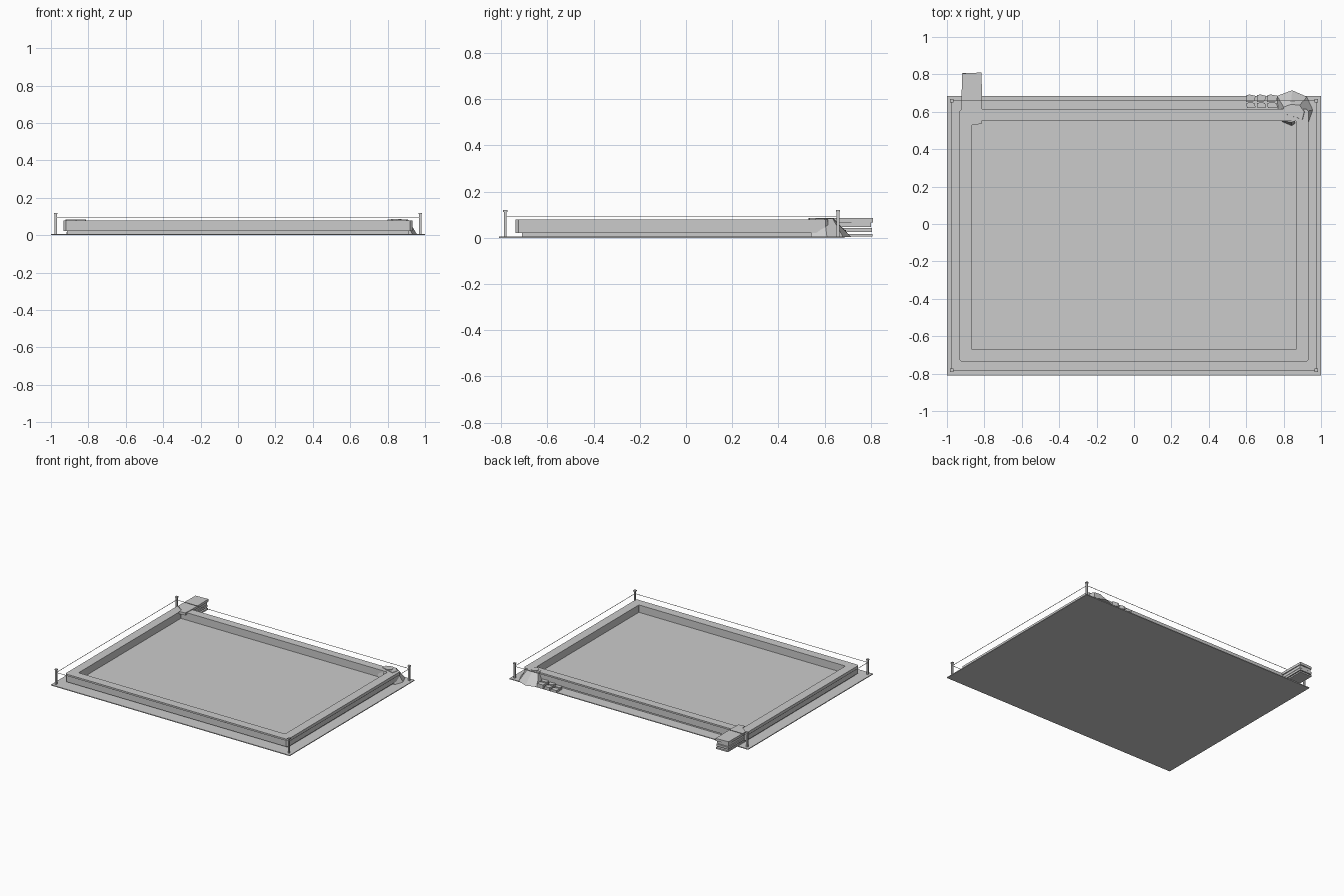
import bpy, bmesh, math

def finish(name, bm):
    bmesh.ops.recalc_face_normals(bm, faces=bm.faces)
    me = bpy.data.meshes.new(name)
    bm.to_mesh(me)
    bm.free()
    ob = bpy.data.objects.new(name, me)
    bpy.context.collection.objects.link(ob)
    return ob

def loft(name, loops, closed=False):
    """Bridge equal-length loops; cap the ends, or join last to first."""
    bm = bmesh.new()
    vs = [[bm.verts.new(p) for p in lp] for lp in loops]
    n = len(vs[0])
    pairs = list(zip(vs, vs[1:])) + ([(vs[-1], vs[0])] if closed else [])
    for a, b in pairs:
        for i in range(n):
            j = (i + 1) % n
            bm.faces.new((a[i], a[j], b[j], b[i]))
    if not closed:
        bm.faces.new(vs[0])
        bm.faces.new(vs[-1])
    return finish(name, bm)

def prism(name, pts, z0, z1):
    return loft(name, [[(x, y, z) for x, y in pts] for z in (z0, z1)])

def box(name, x0, x1, y0, y1, z0, z1):
    return prism(name, [(x0, y0), (x1, y0), (x1, y1), (x0, y1)], z0, z1)

def rect_loop(hx, y0, y1, z, c):
    """Rectangle with clipped corners."""
    return [(-hx + c, y0, z), (hx - c, y0, z), (hx, y0 + c, z), (hx, y1 - c, z),
            (hx - c, y1, z), (-hx + c, y1, z), (-hx, y1 - c, z), (-hx, y0 + c, z)]

# Ground sheet
box("ground_sheet", -1, 1, -0.81, 0.685, 0, 0.006)

# Basin base and floor
box("basin_base", -0.915, 0.915, -0.71, 0.60, 0.004, 0.024)

# Rim wall
loft("basin_rim", [rect_loop(0.932, -0.738, 0.615, 0.022, 0.012),
                   rect_loop(0.932, -0.738, 0.615, 0.08, 0.012),
                   rect_loop(0.865, -0.672, 0.552, 0.08, 0.002),
                   rect_loop(0.865, -0.672, 0.552, 0.022, 0.002)], closed=True)

# Corner posts with caps
PX, PY0, PY1 = 0.975, -0.782, 0.658
for sx in (-1, 1):
    for y in (PY0, PY1):
        x = sx * PX
        box("fence_post", x - .006, x + .006, y - .006, y + .006, 0, 0.115)
        box("post_cap", x - .009, x + .009, y - .009, y + .009, 0.113, 0.12)

# Fence wires
w = 0.0012
for y in (PY0, PY1):
    box("fence_wire", -PX, PX, y - w, y + w, 0.093, 0.0955)
for x in (-PX, PX):
    box("fence_wire", x - w, x + w, PY0, PY1, 0.093, 0.0955)

# Spillway: capping slab over the rim and stacked slabs behind it
prism("spillway_cap", [(-0.865, 0.53), (-0.815, 0.535), (-0.812, 0.62), (-0.815, 0.81),
                       (-0.92, 0.805), (-0.922, 0.62), (-0.92, 0.60), (-0.867, 0.56)], 0.066, 0.085)
for z0, z1, x0, x1, y1 in ((0.046, 0.066, -0.915, -0.82, 0.80),
                           (0.026, 0.042, -0.918, -0.818, 0.805),
                           (0.006, 0.017, -0.916, -0.816, 0.808)):
    box("spillway_slab", x0, x1, 0.61, y1, z0, z1)
box("spillway_core", -0.91, -0.825, 0.60, 0.67, 0.004, 0.07)

# Faceted corner mound
base = [(0.77, 0.60), (0.765, 0.685), (0.845, 0.715), (0.925, 0.68), (0.957, 0.61), (0.932, 0.54)]
top = [(0.80, 0.59), (0.80, 0.625), (0.84, 0.64), (0.885, 0.635), (0.91, 0.60), (0.90, 0.56)]
loft("corner_mound", [[(x, y, 0.004) for x, y in base], [(x, y, 0.083) for x, y in top]])
loft("inner_rock", [[(0.79, 0.56, 0.024), (0.79, 0.548, 0.024), (0.845, 0.525, 0.024), (0.862, 0.54, 0.024), (0.862, 0.56, 0.024)],
                    [(0.79, 0.56, 0.05), (0.79, 0.55, 0.05), (0.84, 0.545, 0.078), (0.86, 0.55, 0.078), (0.86, 0.56, 0.078)]])

# Round outlet on the mound
r = 0.028
prism("outlet_disc", [(0.845 + r * math.cos(a * math.pi / 8), 0.60 + r * math.sin(a * math.pi / 8))
                      for a in range(16)], 0.07, 0.087)

# Loose stones beside the mound
for i, (x0, x1) in enumerate(((0.60, 0.65), (0.657, 0.705), (0.712, 0.768))):
    h = 0.022 + 0.006 * i
    prism("stone_back", [(x0, 0.652), (x1 - .005, 0.657), (x1, 0.685),
                         (x0 + .02, 0.692), (x0 + .002, 0.69)], 0.004, h)
    prism("stone_front", [(x0 + .004, 0.62), (x1, 0.622), (x1 - .004, 0.645),
                          (x0 + .025, 0.653), (x0, 0.645)], 0.004, h + 0.006)
